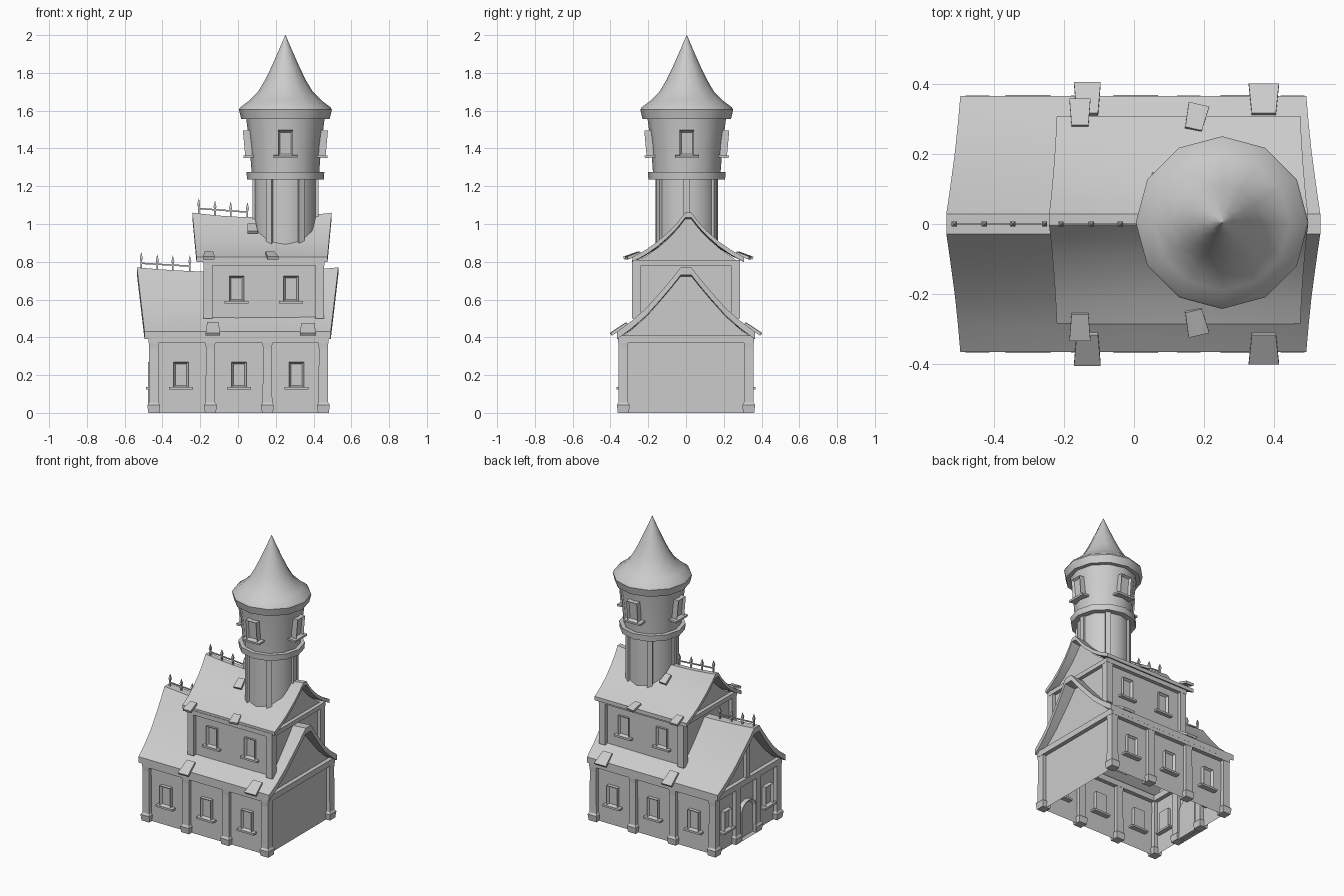
import bpy, bmesh
from math import pi, sin, cos, atan2, hypot
from mathutils import Matrix, Vector

if "Cube" in bpy.data.objects:
    bpy.data.objects.remove(bpy.data.objects["Cube"])

T = Matrix.Translation
def R(a, axis): return Matrix.Rotation(a, 4, axis)

def finish(name, bm, smooth=False, fix=True):
    if fix:
        bmesh.ops.recalc_face_normals(bm, faces=bm.faces[:])
    me = bpy.data.meshes.new(name)
    bm.to_mesh(me)
    bm.free()
    ob = bpy.data.objects.new(name, me)
    bpy.context.collection.objects.link(ob)
    if smooth:
        bpy.ops.object.select_all(action='DESELECT')
        ob.select_set(True)
        bpy.context.view_layer.objects.active = ob
        bpy.ops.object.shade_smooth_by_angle(angle=0.7)
    return ob

def add_box(bm, size, mat):
    return bmesh.ops.create_cube(bm, size=1, matrix=mat @ Matrix.Diagonal((*size, 1)))['verts']

def box(name, center, size, rot=Matrix()):
    bm = bmesh.new()
    add_box(bm, size, T(center) @ rot)
    return finish(name, bm)

def lathe(name, prof, n, loc, phase=0, smooth=False):
    bm = bmesh.new()
    rings = [[bm.verts.new((loc[0] + r * cos(phase + 2 * pi * k / n),
                            loc[1] + r * sin(phase + 2 * pi * k / n), loc[2] + z))
              for k in range(n)] for r, z in prof]
    for a, b in zip(rings, rings[1:]):
        for k in range(n):
            bm.faces.new((a[k], a[(k + 1) % n], b[(k + 1) % n], b[k]))
    bm.faces.new(rings[0][::-1])
    bm.faces.new(rings[-1])
    return finish(name, bm, smooth)

def inset_front(bm, face, width, depth):
    bmesh.ops.inset_individual(bm, faces=[face], thickness=width)
    bmesh.ops.translate(bm, verts=face.verts[:], vec=(0, depth, 0))

def window(name, loc, angle, tilt=0):
    # framed pane with a sill, facing -y before turning
    bm = bmesh.new()
    add_box(bm, (.078, .05, .135), T((0, 0, .0775)))
    bm.normal_update()
    inset_front(bm, min(bm.faces, key=lambda f: f.normal.y), .014, .015)
    add_box(bm, (.127, .07, .013), T((0, 0, .006)))
    bm.transform(T(loc) @ R(angle, 'Z') @ R(tilt, 'X'))
    return finish(name, bm, fix=False)

def full(half):
    return [(-y, z) for y, z in reversed(half)] + list(half)

def roof(name, x0, x1, inset, half, yc, thick, sag=.025, n=10):
    # sagging, flared roof sheet, thickened straight down
    bm = bmesh.new()
    prof, zr, ze = full(half), half[0][1], half[-1][1]
    grid = []
    for i in range(n + 1):
        t = 2 * i / n - 1
        row = []
        for y, z in prof:
            f = (z - ze) / (zr - ze)
            x = (x0 + x1) / 2 + t * ((x1 - x0) / 2 - inset * (1 - f))
            row.append(bm.verts.new((x, yc + y, z - sag * f * (1 - t * t))))
        grid.append(row)
    for a, b in zip(grid, grid[1:]):
        for j in range(len(prof) - 1):
            bm.faces.new((a[j], b[j], b[j + 1], a[j + 1]))
    ret = bmesh.ops.extrude_face_region(bm, geom=bm.faces[:], use_keep_orig=True)
    vs = [g for g in ret['geom'] if isinstance(g, bmesh.types.BMVert)]
    bmesh.ops.translate(bm, verts=vs, vec=(0, 0, -thick))
    return finish(name, bm, True)

def walls(name, x0, x1, w, z0, z1, half, yc, drop):
    # open shell with gabled ends
    gable = [(y, z - drop) for y, z in full(half) if abs(y) < w]
    outline = [(-w, z0), (-w, z1)] + gable + [(w, z1), (w, z0)]
    bm = bmesh.new()
    a, b = [[bm.verts.new((x, y + (yc if abs(y) < w else 0), z)) for y, z in outline] for x in (x0, x1)]
    bm.faces.new(a)
    bm.faces.new(b[::-1])
    bm.faces.new((a[0], a[1], b[1], b[0]))
    bm.faces.new((a[-1], a[-2], b[-2], b[-1]))
    return finish(name, bm)

def beams(name, x0, x1, w, z, h, d):
    for s in (-1, 1):
        box(name + "_side", ((x0 + x1) / 2, s * w, z), (x1 - x0 + d, d, h))
    for x in (x0, x1):
        box(name + "_end", (x, 0, z), (d, 2 * w + d, h))

def loose_tile(x, y, z, w, l, slope, spin, yc):
    for s in (-1, 1):
        bm = bmesh.new()
        for v in add_box(bm, (w, l, .016), Matrix()):
            if v.co.y > 0:
                v.co.x *= .8
        bm.transform(T((x, -y, z)) @ R(spin, 'Z') @ R(slope, 'X'))
        for v in bm.verts:
            v.co.y = yc - s * v.co.y
        finish("loose_tile", bm)

def cresting(xs, zs, tops):
    for x, z, t in zip(xs, zs, tops):
        h = t - z
        lathe("ridge_spike", [(.006, -.03), (.006, h - .045), (.011, h - .03), (.001, h)],
              4, (x, 0, z), pi / 4)
    dx, dz = xs[-1] - xs[0], zs[-1] - zs[0]
    box("ridge_rail", ((xs[0] + xs[-1]) / 2, 0, (zs[0] + zs[-1]) / 2 + .026),
        (hypot(dx, dz), .006, .008), R(-atan2(dz, dx), 'Y'))

# lower storey
LOW = [(.028, .77), (.075, .71), (.13, .645), (.21, .555), (.29, .485), (.365, .43)]
LX0, LX1, LW = -.446, .452, .332
walls("lower_walls", LX0, LX1, LW, 0, .41, LOW, 0, .045)
roof("lower_roof", -.535, .531, .04, LOW, 0, .04)
beams("lower_beam", LX0, LX1, LW, .39, .04, .055)

POST = [(.041, 0), (.048, .042), (.036, .055), (.034, .34), (.038, .385)]
spots = [(x, s * LW) for x in (LX0, -.146, .156, LX1) for s in (-1, 1)]
spots += [(LX0, .11), (LX0, -.11)]
for x, y in spots:
    lathe("lower_post", POST, 4, (x, y, 0), pi / 4)

for x in (-.302, .005, .31):
    window("lower_front_window", (x, -LW, .125), 0)
    window("lower_back_window", (x, LW, .125), pi)
for y in (-.222, .222):
    window("lower_end_window", (LX0 - .005, y, .125), -pi / 2)

# arched door on the left end
bm = bmesh.new()
arch = [(-.075, .002), (.075, .002)] + [(.075 * cos(pi * k / 6), .2 + .055 * sin(pi * k / 6)) for k in range(7)]
front = bm.faces.new([bm.verts.new((x, -.03, z)) for x, z in arch])
ret = bmesh.ops.extrude_face_region(bm, geom=[front], use_keep_orig=True)
bmesh.ops.translate(bm, verts=[g for g in ret['geom'] if isinstance(g, bmesh.types.BMVert)], vec=(0, .05, 0))
bmesh.ops.recalc_face_normals(bm, faces=bm.faces[:])
inset_front(bm, min(bm.faces, key=lambda f: f.normal.y), .018, .015)
bm.transform(T((LX0, 0, 0)) @ R(-pi / 2, 'Z'))
finish("door", bm, fix=False)

# gable timber on the left end
box("gable_post", (LX0, 0, .55), (.045, .04, .3))

# upper storey
UP = [(.016, 1.06), (.055, 1.01), (.1, .962), (.165, .905), (.23, .86), (.296, .825)]
UX0, UX1, UW, UC = -.158, .433, .262, .012
walls("upper_walls", UX0, UX1, UW, .44, .81, UP, UC, .034)
roof("upper_roof", -.242, .496, .022, UP, UC, .026)
beams("upper_beam", UX0, UX1, UW, .795, .03, .05)
for x in (UX0, UX1):
    for s in (-1, 1):
        box("upper_post", (x, s * UW, .65), (.047, .047, .3))
for x in (-.007, .28):
    window("upper_front_window", (x, -UW + .01, .58), 0)
    window("upper_back_window", (x, UW - .01, .58), pi)

# loose tiles on both roofs, mirrored front to back
loose_tile(-.133, .356, .445, .076, .105, .58, 0, 0)
loose_tile(.37, .354, .443, .086, .1, .58, 0, 0)
loose_tile(-.154, .305, .833, .06, .08, .35, 0, UC)
loose_tile(.177, .292, .833, .06, .076, .35, .22, UC)
loose_tile(.075, .1, .975, .055, .07, .6, .1, UC)

# ridge cresting
cresting((-.512, -.427, -.345, -.255), (.766, .762, .757, .751), (.85, .838, .832, .832))
cresting((-.208, -.122, -.039, .05), (1.056, 1.048, 1.041, 1.037), (1.135, 1.122, 1.116, 1.113))

# tower
C = (.251, .004, 0)
lathe("tower_shaft", [(.165, .85), (.165, 1.25)], 12, C, smooth=True)
for k in range(6):
    a = k * pi / 3
    box("tower_post", (C[0] + .16 * cos(a), C[1] + .16 * sin(a), 1.045), (.03, .034, .39), R(a, 'Z'))
lathe("tower_ring", [(.15, 1.235), (.203, 1.235), (.206, 1.275), (.15, 1.275)], 12, C, smooth=True)
lathe("tower_drum", [(.178, 1.26), (.19, 1.42), (.208, 1.56)], 12, C, smooth=True)
lathe("tower_cornice", [(.17, 1.555), (.234, 1.555), (.246, 1.605), (.2, 1.612)], 12, C, smooth=True)
lathe("tower_roof", [(.246, 1.605), (.24, 1.617), (.193, 1.652), (.145, 1.7), (.108, 1.762), (.075, 1.83),
                     (.035, 1.92), (.001, 2)], 12, C, smooth=True)
for k in range(4):
    a = k * pi / 2
    window("tower_window", (C[0] + .187 * sin(a), C[1] - .187 * cos(a), 1.352), a, .09)
